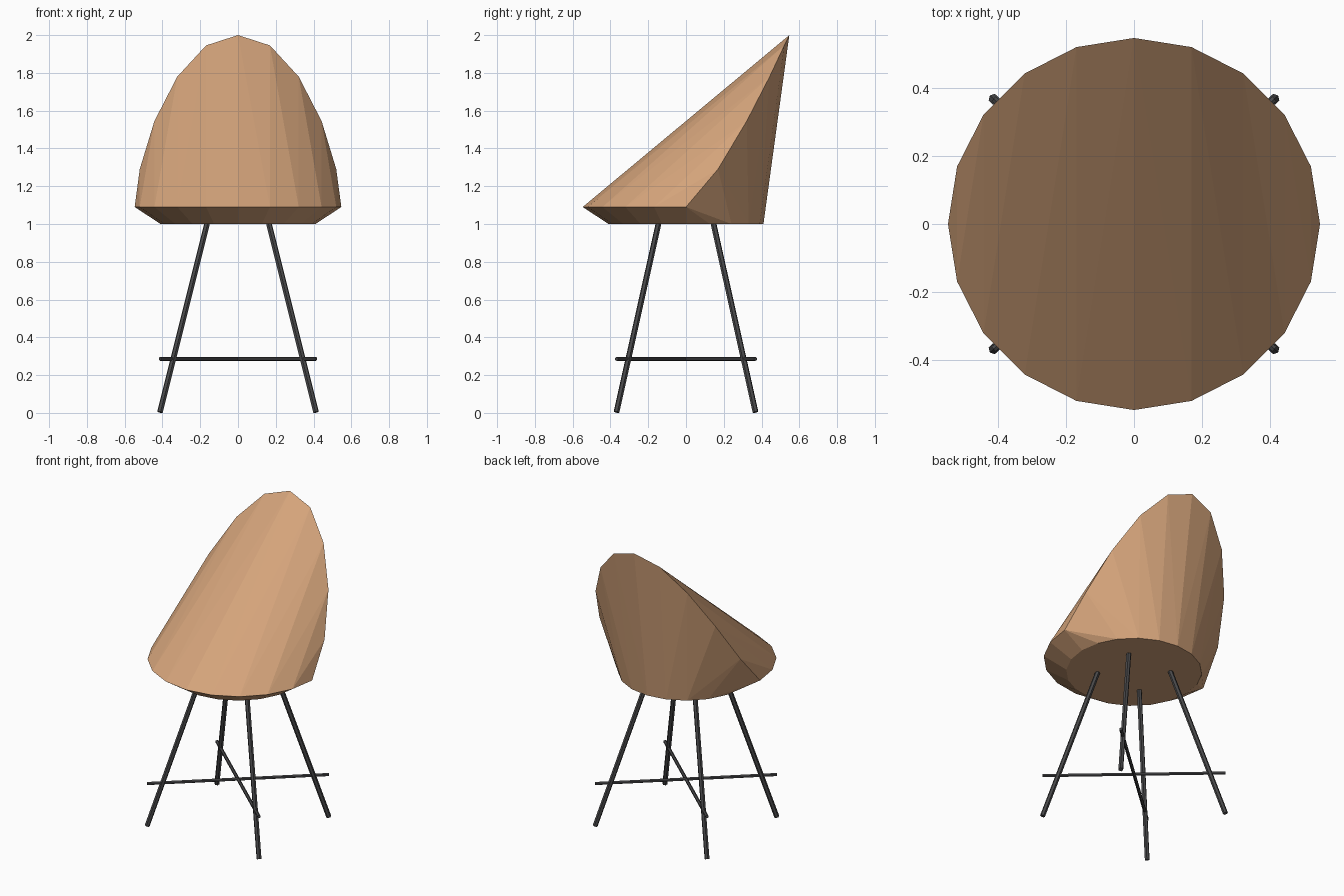
import bpy, bmesh, math
from mathutils import Vector

if "Cube" in bpy.data.objects:
    bpy.data.objects.remove(bpy.data.objects["Cube"])


def material(name, rgb):
    m = bpy.data.materials.new(name)
    m.diffuse_color = (*rgb, 1)
    m.use_nodes = True
    m.node_tree.nodes["Principled BSDF"].inputs["Base Color"].default_value = m.diffuse_color
    return m


tan = material("tan shell", (0.66, 0.37, 0.197))
dark = material("dark metal", (0.065, 0.065, 0.068))


def add_object(name, bm, mat):
    bmesh.ops.recalc_face_normals(bm, faces=bm.faces)
    mesh = bpy.data.meshes.new(name)
    bm.to_mesh(mesh)
    bm.free()
    mesh.materials.append(mat)
    obj = bpy.data.objects.new(name, mesh)
    bpy.context.collection.objects.link(obj)
    return obj


def rod(name, a, b, radius):
    a, b = Vector(a), Vector(b)
    bm = bmesh.new()
    bmesh.ops.create_cone(bm, cap_ends=True, segments=6,
                          radius1=radius, radius2=radius, depth=(b - a).length)
    obj = add_object(name, bm, dark)
    obj.location = (a + b) / 2
    obj.rotation_mode = 'QUATERNION'
    obj.rotation_quaternion = (b - a).to_track_quat('Z', 'Y')


# Seat shell: flat round base, rim level in front and sweeping up at the back
SIDES = 20
rise = [0, 0.22, 0.50, 0.758, 0.94, 1.0]  # rim height from side to back
bm = bmesh.new()
for i in range(SIDES):
    ang = 2 * math.pi * i / SIDES
    c, s = math.cos(ang), math.sin(ang)
    step = min(i, 10 - i) if i <= 10 else 0
    bm.verts.new((0.41 * c, 0.41 * s, 1.0))
    bm.verts.new((0.547 * c, 0.547 * s, 1.09 + 0.91 * rise[step]))
bmesh.ops.convex_hull(bm, input=bm.verts)
add_object("seat_shell", bm, tan)

# Four splayed legs
for sx, side in ((-1, "left"), (1, "right")):
    for sy, end in ((-1, "front"), (1, "back")):
        rod(f"{end}_{side}_leg", (sx * 0.413, sy * 0.368, 0.004),
            (sx * 0.164, sy * 0.146, 1.0), 0.0155)

# Two diagonal crossing braces
for sx, name in ((1, "brace_a"), (-1, "brace_b")):
    rod(name, (-sx * 0.413, -0.368, 0.286), (sx * 0.413, 0.368, 0.286), 0.0105)
